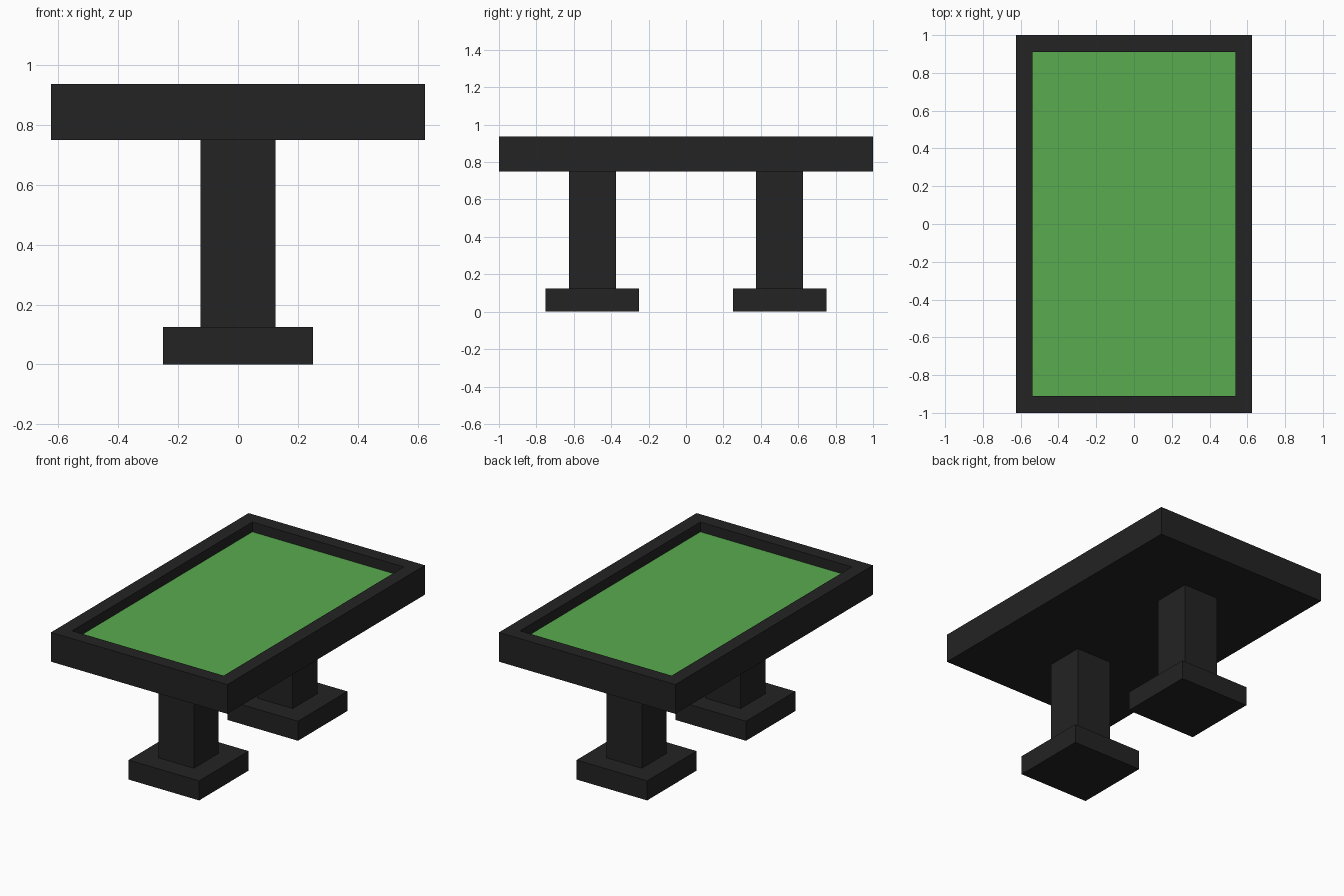
import bpy
import bmesh
from mathutils import Matrix, Vector

if "Cube" in bpy.data.objects:
    bpy.data.objects.remove(bpy.data.objects["Cube"])


def material(name, rgb):
    mat = bpy.data.materials.new(name)
    mat.diffuse_color = (*rgb, 1.0)
    mat.use_nodes = True
    mat.node_tree.nodes["Principled BSDF"].inputs["Base Color"].default_value = mat.diffuse_color
    return mat


black = material("black", (0.0168, 0.0168, 0.0168))
green = material("green felt", (0.100, 0.407, 0.080))


def box_bmesh(lo, hi):
    lo, hi = Vector(lo), Vector(hi)
    bm = bmesh.new()
    bmesh.ops.create_cube(
        bm, size=1.0,
        matrix=Matrix.Translation((lo + hi) / 2) @ Matrix.Diagonal((*(hi - lo), 1.0)))
    return bm


def finish(name, bm, *mats):
    mesh = bpy.data.meshes.new(name)
    bm.to_mesh(mesh)
    bm.free()
    for mat in mats:
        mesh.materials.append(mat)
    obj = bpy.data.objects.new(name, mesh)
    bpy.context.collection.objects.link(obj)
    return obj


# Table top: a slab whose upper face is inset and sunk to make the felt bed
bm = box_bmesh((-0.625, -1, 0.75), (0.625, 1, 0.9375))
bm.normal_update()
bed = max(bm.faces, key=lambda f: f.calc_center_median().z)
bmesh.ops.inset_region(bm, faces=[bed], thickness=0.125)       # rim
bmesh.ops.inset_region(bm, faces=[bed], thickness=0.0)         # recess walls
bmesh.ops.translate(bm, verts=list(bed.verts), vec=(0, 0, -0.0625))
bed.material_index = 1
finish("table_top", bm, black, green)

# Two pedestals: a square column on a wider foot
for side, y in (("front", -0.5), ("back", 0.5)):
    finish(side + "_column",
           box_bmesh((-0.125, y - 0.125, 0.125), (0.125, y + 0.125, 0.75)), black)
    finish(side + "_foot",
           box_bmesh((-0.25, y - 0.25, 0), (0.25, y + 0.25, 0.125)), black)
